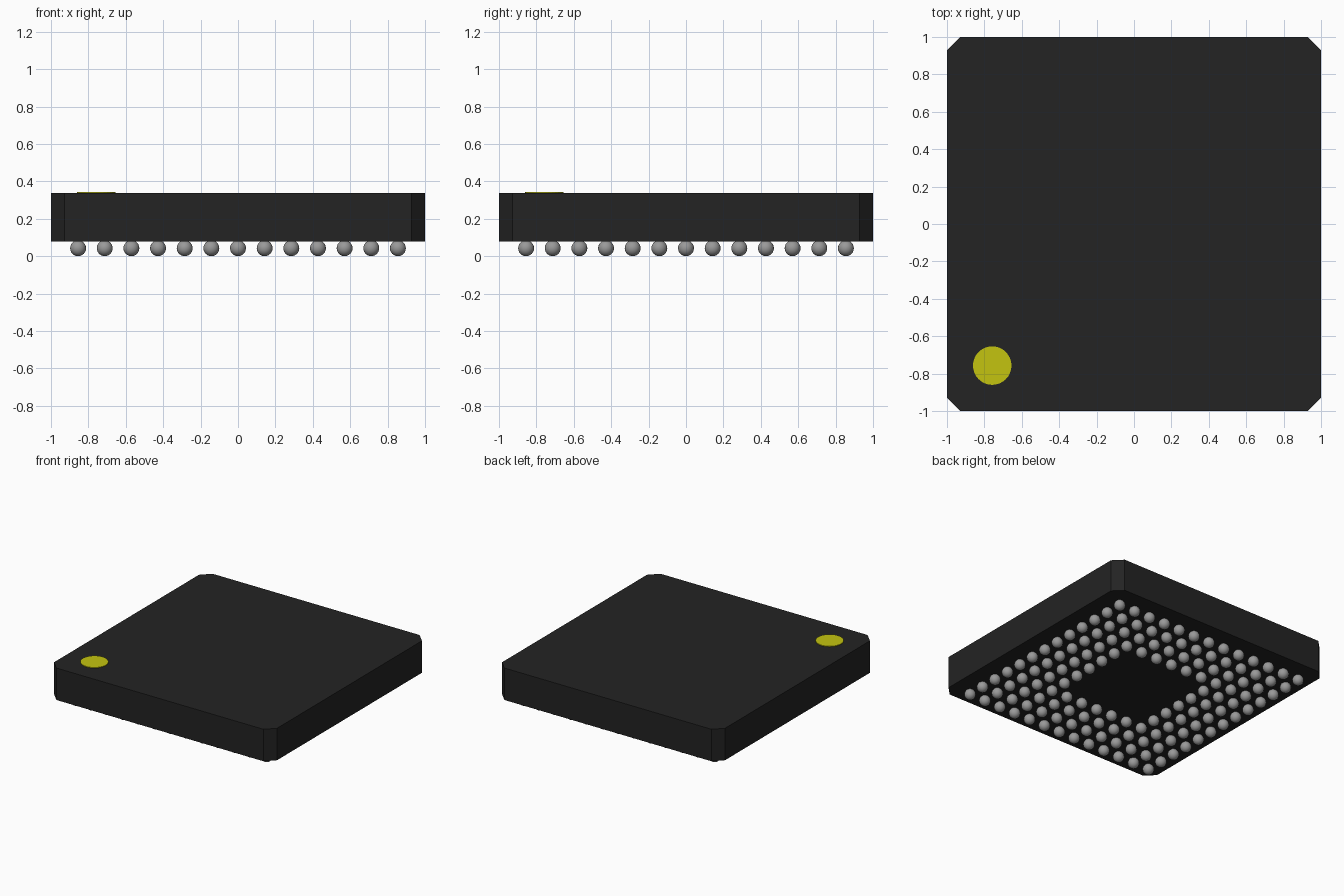
import bpy, bmesh
from mathutils import Matrix

cube = bpy.data.objects.get("Cube")
if cube:
    bpy.data.objects.remove(cube, do_unlink=True)

HALF, CHAMFER = 1.0, 0.072        # package outline
BOTTOM, TOP = 0.079, 0.338        # package height range
BALL_R, PITCH = 0.0425, 0.1425    # solder ball grid
GRID_HALF, EMPTY_HALF = 6, 2      # 13 x 13 grid with an empty 5 x 5 middle


def material(name, rgb, roughness):
    mat = bpy.data.materials.new(name)
    mat.use_nodes = True
    mat.diffuse_color = (*rgb, 1)
    bsdf = mat.node_tree.nodes["Principled BSDF"]
    bsdf.inputs["Base Color"].default_value = (*rgb, 1)
    bsdf.inputs["Roughness"].default_value = roughness
    return mat


def add_object(name, bm, mat, smooth=False):
    bmesh.ops.recalc_face_normals(bm, faces=bm.faces)
    for face in bm.faces:
        face.smooth = smooth
    mesh = bpy.data.meshes.new(name)
    bm.to_mesh(mesh)
    bm.free()
    mesh.materials.append(mat)
    obj = bpy.data.objects.new(name, mesh)
    bpy.context.collection.objects.link(obj)
    return obj


black = material("black plastic", (0.0168, 0.0168, 0.0168), 0.6)
yellow = material("yellow paint", (0.55, 0.55, 0.005), 0.5)
grey = material("grey solder", (0.32, 0.32, 0.32), 0.4)

# Package body: square block with its four upright corners chamfered
bm = bmesh.new()
size = Matrix.Diagonal((2 * HALF, 2 * HALF, TOP - BOTTOM, 1))
bmesh.ops.create_cube(bm, size=1, matrix=Matrix.Translation((0, 0, (TOP + BOTTOM) / 2)) @ size)
uprights = [e for e in bm.edges if abs(e.verts[0].co.z - e.verts[1].co.z) > 0.1]
bmesh.ops.bevel(bm, geom=uprights, offset=CHAMFER, segments=1, affect='EDGES')
add_object("package_body", bm, black)

# Painted disc marking the first pin
bm = bmesh.new()
bmesh.ops.create_cone(bm, cap_ends=True, segments=32, radius1=0.103, radius2=0.103,
                      depth=0.008, matrix=Matrix.Translation((-0.758, -0.757, TOP + 0.001)))
add_object("pin_one_marker", bm, yellow)

# Solder balls: four square rings under the body
bm = bmesh.new()
steps = range(-GRID_HALF, GRID_HALF + 1)
for i in steps:
    for j in steps:
        if max(abs(i), abs(j)) > EMPTY_HALF:
            bmesh.ops.create_uvsphere(bm, u_segments=20, v_segments=12, radius=BALL_R,
                                      matrix=Matrix.Translation((i * PITCH, j * PITCH, BALL_R)))
add_object("solder_balls", bm, grey, smooth=True)
